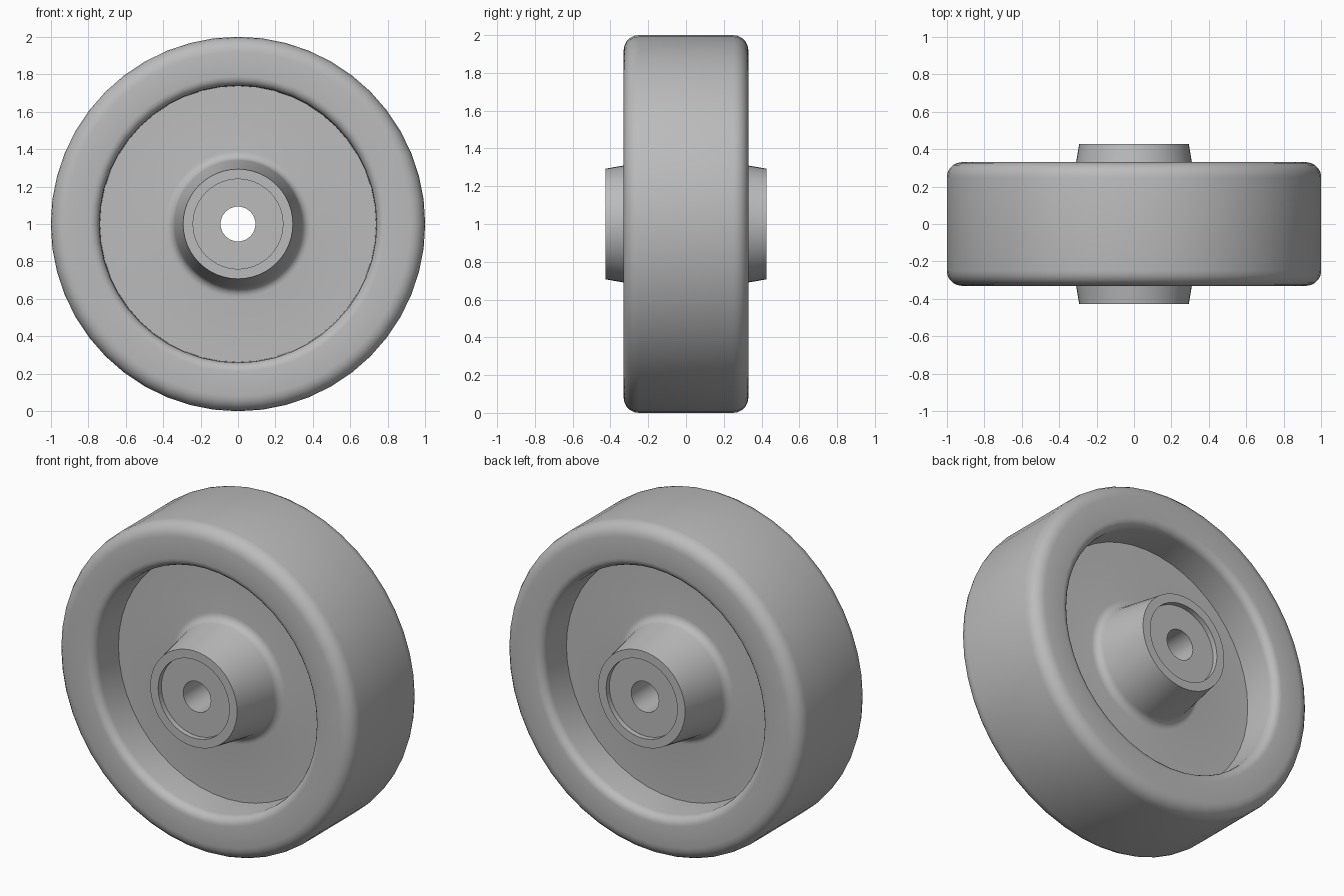
import bpy
import math
from mathutils import Vector

cube = bpy.data.objects.get("Cube")
if cube:
    bpy.data.objects.remove(cube, do_unlink=True)

grey = bpy.data.materials.new("plain grey")
grey.use_nodes = True
COLOUR = (0.5, 0.5, 0.5, 1)
grey.diffuse_color = COLOUR
grey.node_tree.nodes["Principled BSDF"].inputs["Base Color"].default_value = COLOUR

CENTRE_Z = 1.0


def round_corner(cr, cy, radius, start, end, steps=5):
    """Arc of (radius, y) profile points, angles in degrees."""
    points = []
    for i in range(steps + 1):
        a = math.radians(start + (end - start) * i / steps)
        points.append((cr + radius * math.cos(a), cy + radius * math.sin(a)))
    return points


def lathe(name, half, sides):
    """Spin a half profile, mirrored in y, around the axle into a closed ring."""
    profile = half + [(r, -y) for r, y in reversed(half)]
    n = len(profile)
    verts, faces = [], []
    for s in range(sides):
        a = 2 * math.pi * s / sides
        verts += [Vector((r * math.cos(a), y, r * math.sin(a))) for r, y in profile]
        t = (s + 1) % sides
        for i in range(n):
            j = (i + 1) % n
            faces.append((s * n + i, s * n + j, t * n + j, t * n + i))
    mesh = bpy.data.meshes.new(name)
    mesh.from_pydata(verts, [], faces)
    mesh.materials.append(grey)
    mesh.update()
    obj = bpy.data.objects.new(name, mesh)
    obj.location.z = CENTRE_Z
    bpy.context.collection.objects.link(obj)
    bpy.ops.object.select_all(action="DESELECT")
    obj.select_set(True)
    bpy.context.view_layer.objects.active = obj
    bpy.ops.object.mode_set(mode="EDIT")
    bpy.ops.mesh.select_all(action="SELECT")
    bpy.ops.mesh.normals_make_consistent(inside=False)
    bpy.ops.object.mode_set(mode="OBJECT")
    bpy.ops.object.shade_smooth_by_angle(angle=math.radians(35))
    return obj


# Rim, recessed disc and tapered hub, from the tread inwards
wheel = round_corner(0.92, 0.25, 0.08, 0, 90)            # tread shoulder
wheel += round_corner(0.79, 0.28, 0.05, 90, 180)         # inner rim lip
wheel += [(0.737, 0.1)]                                  # disc edge
wheel += round_corner(0.39, 0.15, 0.05, 270, 188)        # hub fillet
wheel += [(0.293, 0.427), (0.24, 0.427), (0.24, 0.395),  # hub end and recess
          (0.093, 0.395)]                                # axle bore
lathe("wheel", wheel, 48)
